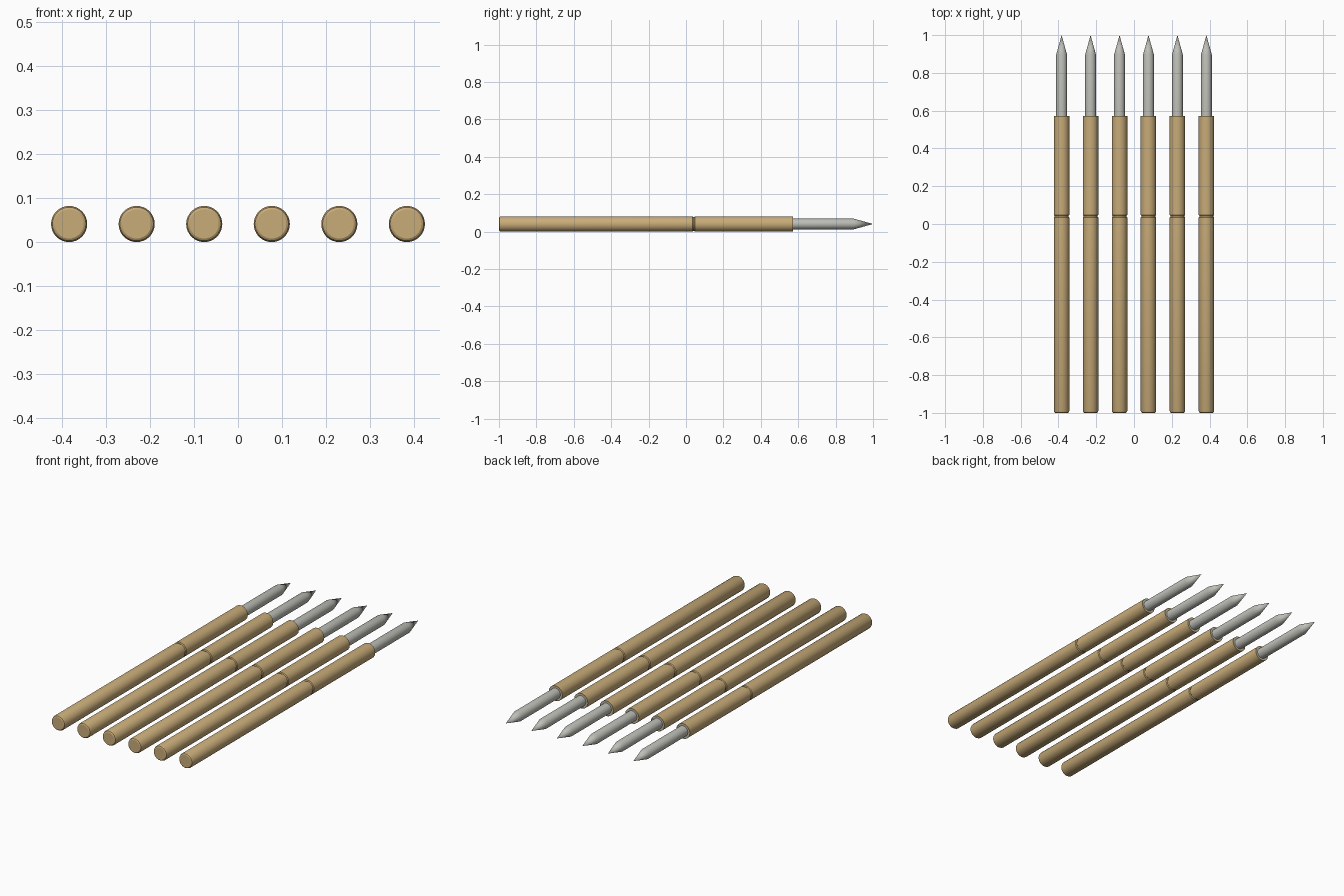
import bpy, bmesh, math

cube = bpy.data.objects.get("Cube")
if cube:
    bpy.data.objects.remove(cube)

SEGMENTS = 32
RADIUS = 0.041
SPACING = 0.1533
COUNT = 6


def make_material(name, color):
    mat = bpy.data.materials.new(name)
    mat.use_nodes = True
    mat.diffuse_color = color
    mat.node_tree.nodes["Principled BSDF"].inputs["Base Color"].default_value = color
    return mat


brass = make_material("brass", (0.58, 0.41, 0.19, 1))
steel = make_material("steel", (0.52, 0.52, 0.48, 1))


def lathe(name, profile, x, mat):
    """Revolve (radius, y) points about the pin axis; radius 0 closes an end."""
    bm = bmesh.new()
    verts = [bm.verts.new((r, y, 0)) for r, y in profile]
    edges = [bm.edges.new(pair) for pair in zip(verts, verts[1:])]
    bmesh.ops.spin(bm, geom=verts + edges, cent=(0, 0, 0), axis=(0, 1, 0),
                   angle=2 * math.pi, steps=SEGMENTS, use_merge=True)
    bmesh.ops.remove_doubles(bm, verts=bm.verts, dist=1e-5)
    bmesh.ops.recalc_face_normals(bm, faces=bm.faces)
    mesh = bpy.data.meshes.new(name)
    bm.to_mesh(mesh)
    bm.free()
    mesh.materials.append(mat)
    obj = bpy.data.objects.new(name, mesh)
    obj.location = (x, 0, RADIUS)
    bpy.context.collection.objects.link(obj)
    bpy.ops.object.select_all(action="DESELECT")
    obj.select_set(True)
    bpy.context.view_layer.objects.active = obj
    bpy.ops.object.shade_smooth_by_angle(angle=math.radians(30))


# Brass barrel: chamfered closed end, crimp groove, flat open end
barrel = [(0, -1), (0.033, -1), (0.038, -0.997), (RADIUS, -0.99),
          (RADIUS, 0.034), (0.037, 0.038), (0.037, 0.044), (RADIUS, 0.048),
          (RADIUS, 0.573), (0.036, 0.573), (0.036, 0.56), (0, 0.56)]

# Steel plunger: collar inside the barrel mouth, shaft and pointed tip
plunger = [(0, 0.555), (0.036, 0.555), (0.036, 0.572), (0.0285, 0.572),
           (0.0285, 0.897), (0, 1)]

for i in range(COUNT):
    x = (i - (COUNT - 1) / 2) * SPACING
    lathe(f"barrel_{i + 1}", barrel, x, brass)
    lathe(f"plunger_{i + 1}", plunger, x, steel)
